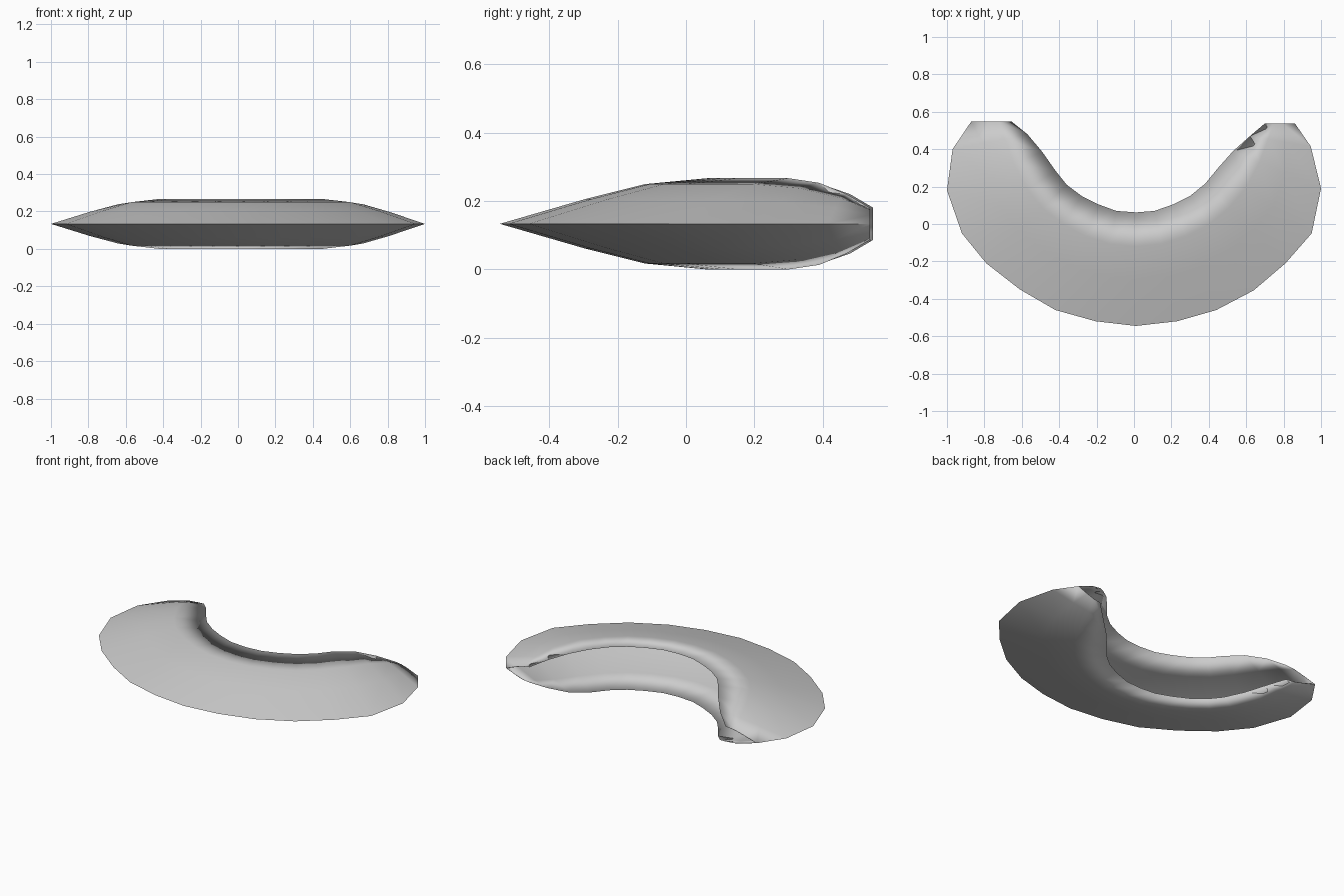
import bpy, bmesh

if "Cube" in bpy.data.objects:
    bpy.data.objects.remove(bpy.data.objects["Cube"])

MID = 0.1335  # height of the sharp outer edge

# Stations from the left tip to the right tip: outer edge (x, y), inner rim (x, y), half opening
outer = [(-.87, .548), (-.97, .40), (-1, .18), (-.92, -.05), (-.79, -.21), (-.61, -.35),
         (-.42, -.46), (-.205, -.52), (.01, -.545), (.23, -.52), (.44, -.46), (.64, -.355),
         (.81, -.21), (.95, -.05), (1, .19), (.945, .415), (.86, .538)]
rim = [(-.655, .548), (-.57, .48), (-.49, .385), (-.42, .285), (-.36, .21), (-.28, .15),
       (-.19, .105), (-.095, .07), (.01, .062)]
rim += [(.11, .07), (.21, .105), (.30, .15), (.38, .215), (.45, .30), (.53, .39),
        (.62, .47), (.70, .538)]
half = [.047, .087, .120, .1335] + [.1335] * 9 + [.1335, .120, .087, .047]

# Hollow V section: (fraction from outer edge to rim, fraction of half opening)
upper = [(.41, .54), (.70, .87), (1, 1), (.70, .83), (.41, .50)]
section = [(0, 0)] + upper + [(.05, 0)] + [(t, -h) for t, h in reversed(upper)]

bm = bmesh.new()
rings = []
for (ox, oy), (rx, ry), h in zip(outer, rim, half):
    rings.append([bm.verts.new((ox + (rx - ox) * t, oy + (ry - oy) * t, MID + h * f))
                  for t, f in section])

# Skin between stations
n = len(section)
for a, b in zip(rings, rings[1:]):
    for i in range(n):
        j = (i + 1) % n
        bm.faces.new((a[i], a[j], b[j], b[i]))

# Thin strips closing both tips, pairing outside with inside
for r in (rings[0], rings[-1]):
    for sgn in (1, -1):
        p = [r[(sgn * k) % n] for k in range(7)]
        bm.faces.new((p[0], p[1], p[5], p[6]))
        bm.faces.new((p[1], p[2], p[4], p[5]))
        bm.faces.new((p[2], p[3], p[4]))
bmesh.ops.recalc_face_normals(bm, faces=bm.faces)

# Smooth rims, sharp outer edge and inner crease
for f in bm.faces:
    f.smooth = True
for k in (0, 6):
    for a, b in zip(rings, rings[1:]):
        bm.edges.get((a[k], b[k])).smooth = False

mesh = bpy.data.meshes.new("crescent_shell")
bm.to_mesh(mesh)
bm.free()
shell = bpy.data.objects.new("crescent_shell", mesh)
bpy.context.collection.objects.link(shell)
